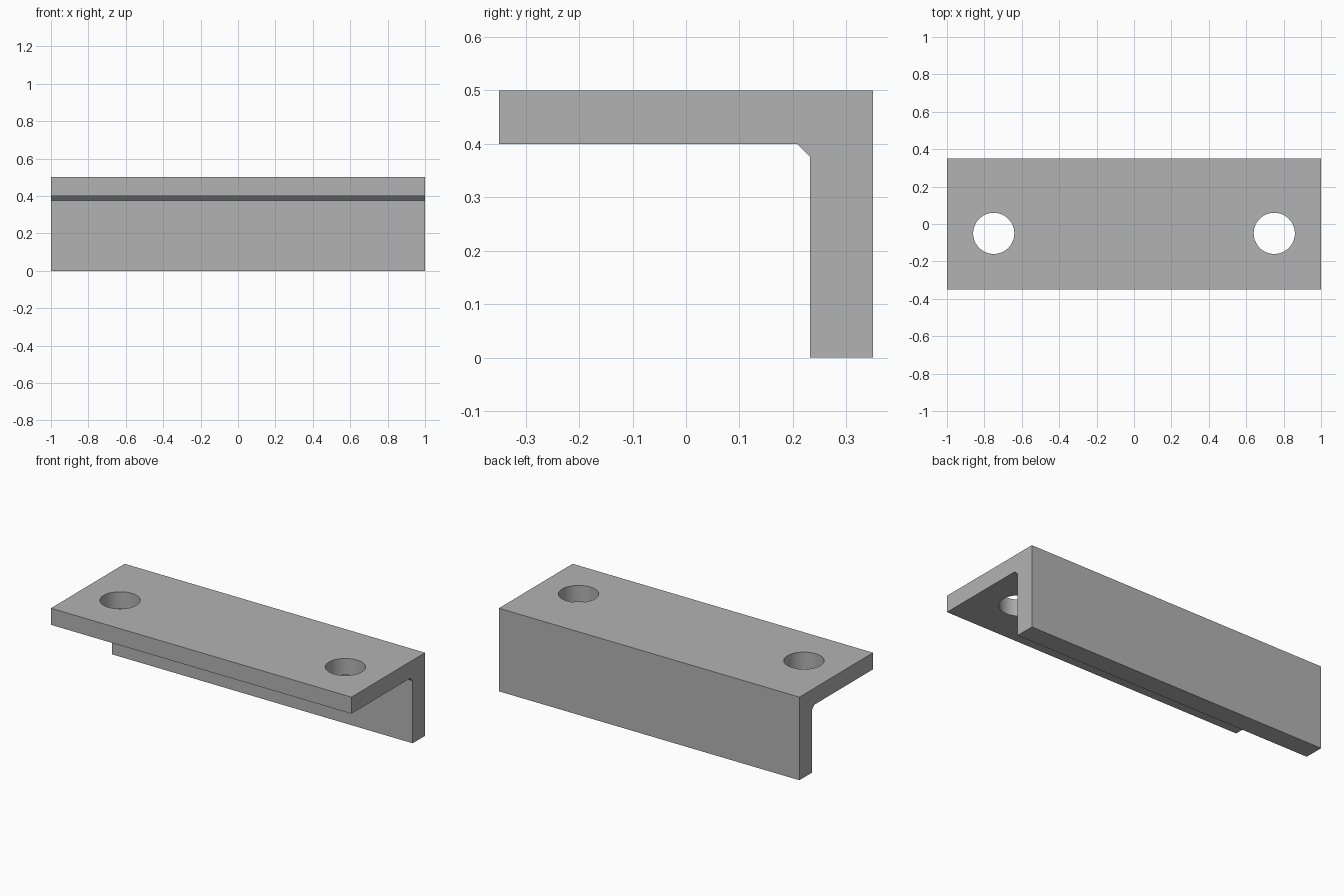
import bpy
import bmesh
import math

cube = bpy.data.objects.get("Cube")
if cube:
    bpy.data.objects.remove(cube, do_unlink=True)

# Plain grey metal
metal = bpy.data.materials.new("grey metal")
metal.use_nodes = True
grey = (0.45, 0.45, 0.45, 1)
metal.diffuse_color = grey
metal.node_tree.nodes["Principled BSDF"].inputs["Base Color"].default_value = grey

# Angle profile in y, z with a chamfered inner corner
profile = [(-0.35, 0.5), (-0.35, 0.4), (0.208, 0.4), (0.232, 0.376),
           (0.232, 0), (0.35, 0), (0.35, 0.5)]
bm = bmesh.new()
end = bm.faces.new([bm.verts.new((-1, y, z)) for y, z in profile])
extruded = bmesh.ops.extrude_face_region(bm, geom=[end])["geom"]
bmesh.ops.translate(bm, vec=(2, 0, 0),
                    verts=[v for v in extruded if isinstance(v, bmesh.types.BMVert)])
bmesh.ops.recalc_face_normals(bm, faces=bm.faces)
mesh = bpy.data.meshes.new("angle_bracket")
bm.to_mesh(mesh)
bm.free()
bracket = bpy.data.objects.new("angle_bracket", mesh)
bpy.context.collection.objects.link(bracket)
mesh.materials.append(metal)

# Two bolt holes through the top flange
for side, x in (("right", -0.75), ("left", 0.75)):
    bpy.ops.mesh.primitive_cylinder_add(vertices=64, radius=0.11, depth=0.3,
                                        location=(x, -0.05, 0.45))
    cutter = bpy.context.object
    cutter.name = side + "_hole_cutter"
    cutter.data.materials.append(metal)
    cut = bracket.modifiers.new(side + "_hole", "BOOLEAN")
    cut.operation = "DIFFERENCE"
    cut.solver = "EXACT"
    cut.object = cutter
    bpy.ops.object.select_all(action="DESELECT")
    bracket.select_set(True)
    bpy.context.view_layer.objects.active = bracket
    bpy.ops.object.modifier_apply(modifier=cut.name)
    bpy.data.objects.remove(cutter, do_unlink=True)

# Smooth hole walls, sharp bracket edges
bpy.ops.object.shade_smooth_by_angle(angle=math.radians(30))
